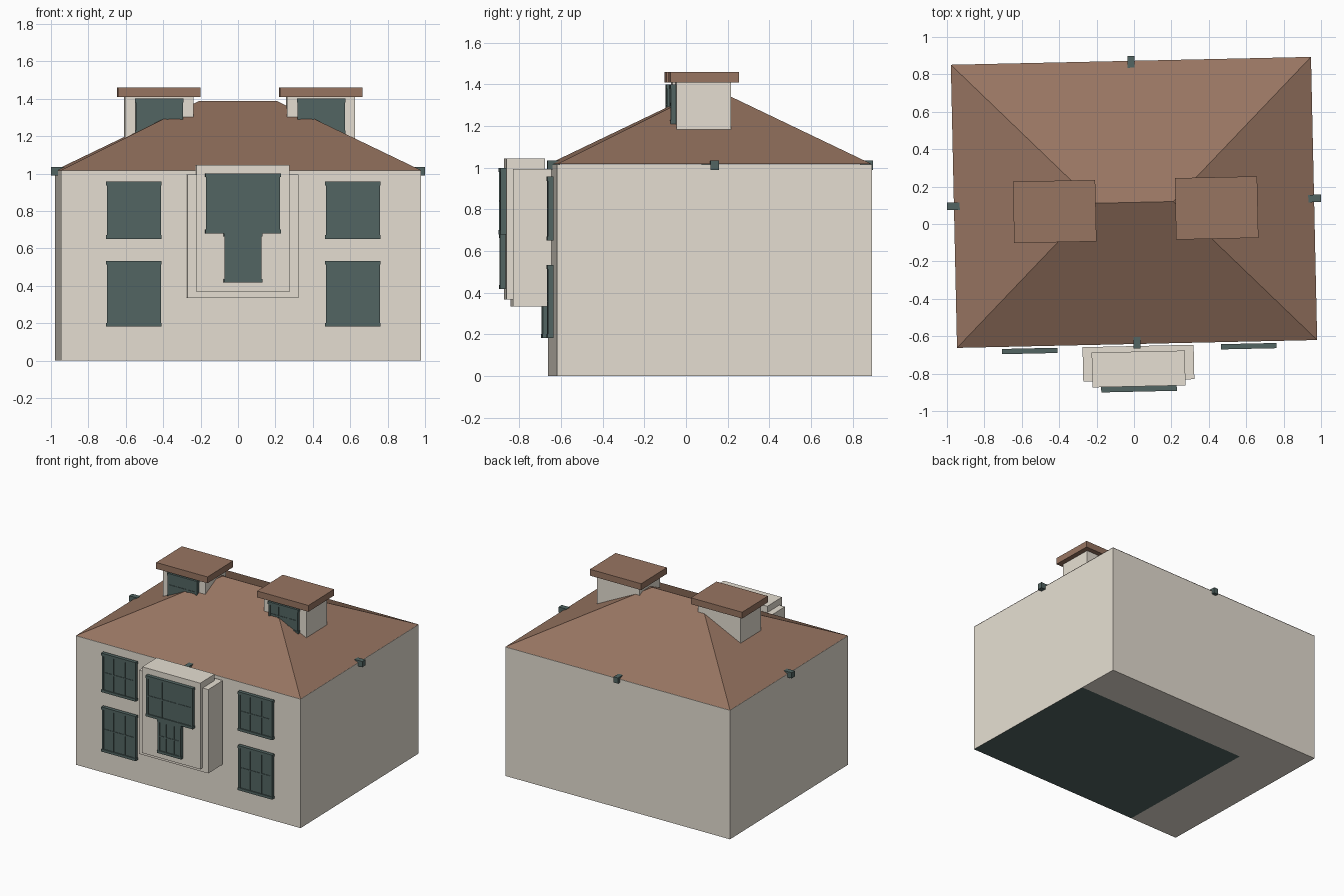
import bpy, bmesh, math
from mathutils import Matrix, Vector

if "Cube" in bpy.data.objects:
    bpy.data.objects.remove(bpy.data.objects["Cube"])


def material(name, rgb):
    m = bpy.data.materials.new(name)
    m.diffuse_color = (*rgb, 1)
    m.use_nodes = True
    m.node_tree.nodes["Principled BSDF"].inputs["Base Color"].default_value = m.diffuse_color
    return m


STONE = material("warm stone", (0.79, 0.735, 0.645))
TILE = material("brown tile", (0.312, 0.177, 0.12))
TEAL = material("dark teal", (0.085, 0.131, 0.124))

# The whole house is turned slightly about its own centre
PLACE = Matrix.Translation((0, 0.1155, 0)) @ Matrix.Rotation(math.radians(1.25), 4, 'Z')
W, D, EAVE, RIDGE = 0.963, 0.757, 1.015, 1.387


def add_box(bm, u0, u1, v0, v1, z0, z1):
    mid = Vector(((u0 + u1) / 2, (v0 + v1) / 2, (z0 + z1) / 2))
    size = Matrix.Diagonal((u1 - u0, v1 - v0, z1 - z0, 1))
    bmesh.ops.create_cube(bm, size=1, matrix=Matrix.Translation(mid) @ size)


def finish(bm, name, *mats):
    bmesh.ops.recalc_face_normals(bm, faces=bm.faces)
    me = bpy.data.meshes.new(name)
    bm.to_mesh(me)
    bm.free()
    for m in mats:
        me.materials.append(m)
    ob = bpy.data.objects.new(name, me)
    ob.matrix_world = PLACE
    bpy.context.collection.objects.link(ob)
    return ob


def box(name, mat, *bounds):
    bm = bmesh.new()
    add_box(bm, *bounds)
    return finish(bm, name, mat)


def window(name, u0, u1, z0, z1, back, depth=0.028, cols=3, rows=2):
    """Slightly recessed pane with a frame, sill, head and glazing bars."""
    bm = bmesh.new()
    front, f, b = back - depth, 0.02, 0.005
    add_box(bm, u0 + 0.004, u1 - 0.004, front + 0.008, back, z0, z1)
    for s0, s1 in ((u0 + 0.004, u0 + f), (u1 - f, u1 - 0.004)):
        add_box(bm, s0, s1, front + 0.002, back, z0 + f, z1 - f)
    add_box(bm, u0, u1, front, back, z0, z0 + f)
    add_box(bm, u0, u1, front, back, z1 - f, z1)
    for i in range(1, cols):
        u = u0 + (u1 - u0) * i / cols
        add_box(bm, u - b, u + b, front + 0.004, back, z0 + f, z1 - f)
    for j in range(1, rows):
        z = z0 + (z1 - z0) * j / rows
        add_box(bm, u0 + f, u1 - f, front + 0.004, back, z - b, z + b)
    return finish(bm, name, TEAL)


# Main walls, with a dark floor panel set into the underside
bm = bmesh.new()
add_box(bm, -W, W, -D, D, 0, EAVE)
PANEL_U, PANEL_V = -0.56 * W, 0.56 * D
for co, no in (((PANEL_U, 0, 0), (1, 0, 0)), ((0, PANEL_V, 0), (0, 1, 0))):
    faces = [f for f in bm.faces if all(abs(v.co.z) < 1e-5 for v in f.verts)]
    geom = set(faces)
    for f in faces:
        geom.update(f.edges, f.verts)
    bmesh.ops.bisect_plane(bm, geom=list(geom), plane_co=co, plane_no=no)
for f in bm.faces:
    m = f.calc_center_median()
    f.material_index = int(m.z < 0.001 and m.x > PANEL_U and m.y < PANEL_V)
finish(bm, "walls", STONE, TEAL)

# Hipped roof
bm = bmesh.new()
c = [bm.verts.new((x, y, EAVE + 0.002)) for x, y in ((-W, -D), (W, -D), (W, D), (-W, D))]
left, right = (bm.verts.new((s * 0.209, 0, RIDGE)) for s in (-1, 1))
for f in ((c[0], c[1], right, left), (c[1], c[2], right), (c[2], c[3], left, right),
          (c[3], c[0], left), c[::-1]):
    bm.faces.new(f)
finish(bm, "hipped_roof", TILE)

# Small brackets at the middle of each eave
for s, side in ((-1, "left"), (1, "right")):
    m = s * 0.966
    box(side + "_eave_bracket", TEAL, m - 0.034, m + 0.034, -0.02, 0.02, 0.99, 1.035)
for s, side in ((-1, "front"), (1, "back")):
    m = s * 0.751
    box(side + "_eave_bracket", TEAL, -0.019, 0.019, m - 0.031, m + 0.031, 0.99, 1.035)

# Dormers with flat caps
for u, side in ((-0.425, "left"), (0.441, "right")):
    box(side + "_dormer_walls", STONE, u - 0.182, u + 0.182, -0.175, 0.088, 1.17, 1.412)
    box(side + "_dormer_cap", TILE, u - 0.22, u + 0.22, -0.204, 0.125, 1.41, 1.46)
    window(side + "_dormer_window", u - 0.13, u + 0.13, 1.21, 1.4, -0.175)

# Front windows, two storeys on each side
for u, side in ((-0.574, "left"), (0.597, "right")):
    window(side + "_upper_window", u - 0.148, u + 0.148, 0.65, 0.957, -0.768)
    window(side + "_lower_window", u - 0.148, u + 0.148, 0.182, 0.533, -0.768)

# Stepped front bay with a tall T-shaped pair of windows
B = 0.005
box("bay_outer_block", STONE, B - 0.297, B + 0.297, -0.952, -0.768, 0.335, 0.995)
box("bay_inner_block", STONE, B - 0.249, B + 0.249, -0.984, -0.798, 0.367, 1.045)
window("bay_upper_window", B - 0.202, B + 0.202, 0.68, 1.0, -0.984)
window("bay_lower_window", B - 0.103, B + 0.103, 0.417, 0.682, -0.984)
